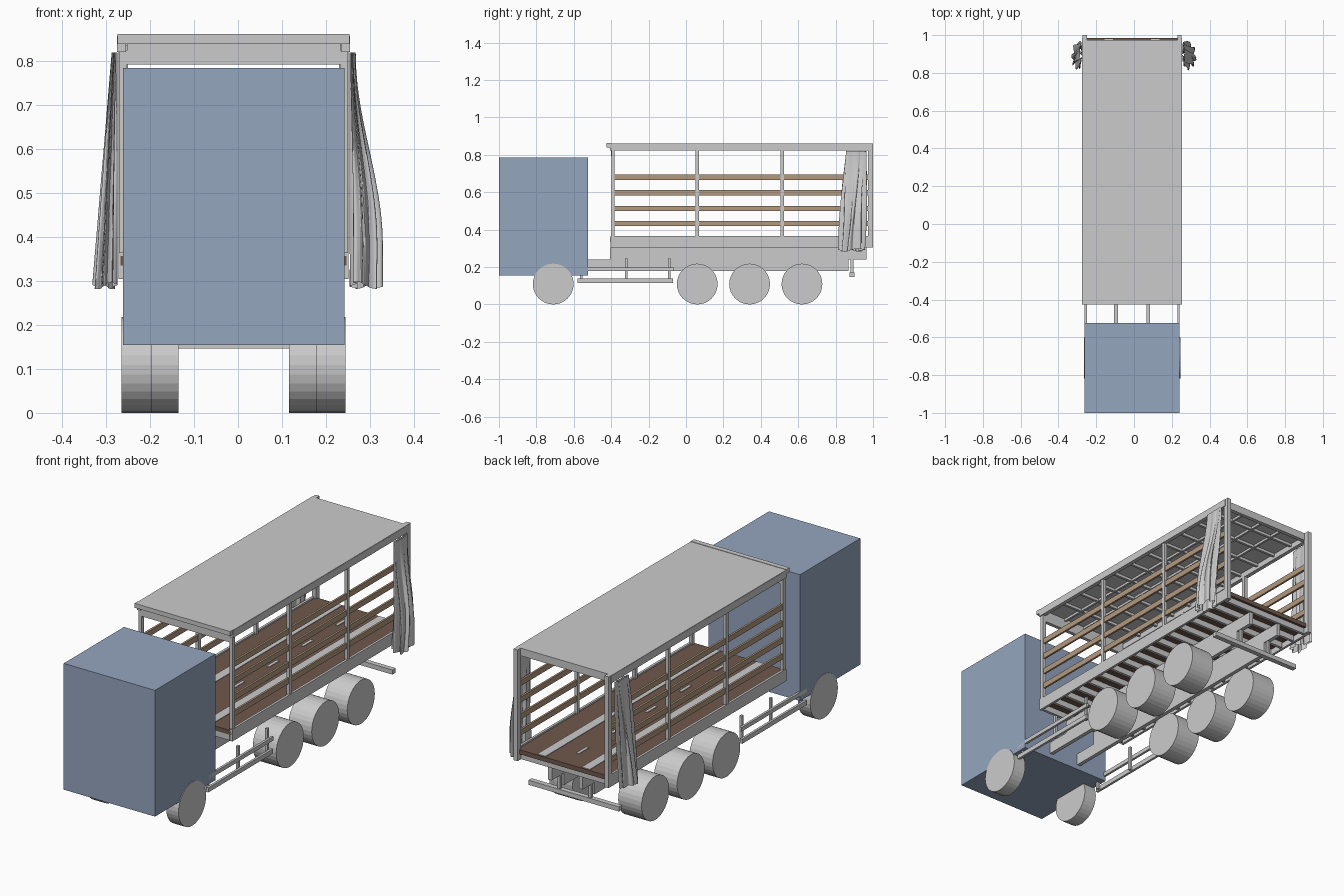
import bpy, bmesh
from math import sin, cos, pi
from mathutils import Matrix, Vector

cube = bpy.data.objects.get("Cube")
if cube:
    bpy.data.objects.remove(cube, do_unlink=True)

CX = -0.01  # centre line of the truck


def material(name, rgb):
    m = bpy.data.materials.new(name)
    m.use_nodes = True
    m.diffuse_color = (*rgb, 1)
    bsdf = next(n for n in m.node_tree.nodes if n.type == "BSDF_PRINCIPLED")
    bsdf.inputs["Base Color"].default_value = (*rgb, 1)
    return m


GREY = material("light grey", (0.6, 0.6, 0.6))
BLUE = material("cab blue", (0.3, 0.38, 0.52))
TAN = material("slat wood", (0.45, 0.32, 0.21))
BROWN = material("floor wood", (0.16, 0.1, 0.075))


def finish(name, bm, mat):
    bmesh.ops.recalc_face_normals(bm, faces=bm.faces)
    mesh = bpy.data.meshes.new(name)
    bm.to_mesh(mesh)
    bm.free()
    mesh.materials.append(mat)
    ob = bpy.data.objects.new(name, mesh)
    bpy.context.collection.objects.link(ob)
    return ob


def boxes(name, spans, mat=GREY, mirror=False):
    """Boxes given as x, y and z spans, x measured from the centre line."""
    bm = bmesh.new()
    for xs, ys, zs in spans:
        for side in ((1, -1) if mirror else (1,)):
            mid = Vector((CX + side * sum(xs) / 2, sum(ys) / 2, sum(zs) / 2))
            size = [s[1] - s[0] for s in (xs, ys, zs)]
            bmesh.ops.create_cube(bm, size=1, matrix=Matrix.Translation(mid) @ Matrix.Diagonal((*size, 1)))
    return finish(name, bm, mat)


def around(c, w):
    return (c - w / 2, c + w / 2)


# Cab
boxes("cab", [((-0.252, 0.252), (-1, -0.525), (0.155, 0.785))], BLUE)

# Wheels: single in front, paired behind
def wheel(name, y, x0, x1):
    bm = bmesh.new()
    for side in (1, -1):
        place = Matrix.Translation((CX + side * (x0 + x1) / 2, y, 0.109)) @ Matrix.Rotation(pi / 2, 4, "Y")
        bmesh.ops.create_cone(bm, cap_ends=True, segments=32, radius1=0.109, radius2=0.109,
                              depth=x1 - x0, matrix=place)
    finish(name, bm, GREY)


wheel("front_wheels", -0.71, 0.187, 0.255)
for i, y in enumerate((0.06, 0.34, 0.62)):
    wheel(f"rear_outer_wheels_{i + 1}", y, 0.187, 0.255)
    wheel(f"rear_inner_wheels_{i + 1}", y, 0.126, 0.187)

# Chassis and subframe
boxes("chassis_rails", [((0.075, 0.095), (-0.525, 0.87), (0.18, 0.24)),
                        ((0.075, 0.095), (-0.405, 0.965), (0.24, 0.305))], mirror=True)
boxes("floor_crossbeams", [((-0.245, 0.245), around(-0.395 + i * 0.085, 0.014), (0.305, 0.335))
                           for i in range(17)])
boxes("side_sills", [((0.25, 0.262), (-0.405, 1), (0.305, 0.365))], mirror=True)

# Floor with grey lashing strips
boxes("floor", [((-0.257, 0.257), (-0.405, 0.985), (0.335, 0.357))], BROWN)
boxes("floor_strips", [((0.1, 0.145), (-0.4, 0.98), (0.357, 0.36))], mirror=True)
boxes("floor_dashes", [((-0.008, 0.008), around(-0.25 + i * 0.27, 0.08), (0.357, 0.36))
                       for i in range(5)])

# Side posts and wooden slats
boxes("side_posts", [((0.243, 0.26), around(y, 0.018), (0.357, 0.825))
                     for y in (-0.39, 0.06, 0.515)], mirror=True)
boxes("rear_posts", [((0.24, 0.262), (0.972, 1), (0.305, 0.86))], mirror=True)
boxes("side_slats", [((0.246, 0.256), (-0.385, 0.975), around(z, 0.028))
                     for z in (0.433, 0.513, 0.597, 0.68)], TAN, mirror=True)

# Roof with its frame
boxes("roof_panel", [((-0.264, 0.264), (-0.405, 0.975), (0.85, 0.86))])
boxes("roof_side_rails", [((0.245, 0.265), (-0.405, 0.985), (0.822, 0.858))], mirror=True)
boxes("roof_front_lip", [((-0.264, 0.264), (-0.425, -0.4), (0.84, 0.862))])
boxes("front_header", [((-0.243, 0.243), (-0.4, -0.382), (0.793, 0.85))])
boxes("rear_header", [((-0.245, 0.245), (0.955, 0.975), (0.822, 0.855))])
boxes("roof_crossbars", [((-0.245, 0.245), around(-0.26 + i * 0.125, 0.012), (0.836, 0.85))
                         for i in range(10)])
boxes("roof_stringers", [(around(x, 0.01), (-0.385, 0.96), (0.838, 0.85))
                         for x in (-0.12, 0, 0.12)])

# Side guards between the axles
boxes("side_guards", [((0.24, 0.252), (-0.58, -0.07), (0.115, 0.138)),
                      ((0.24, 0.252), (-0.58, -0.065), (0.178, 0.198))]
      + [((0.228, 0.24), around(y, 0.014), (0.12, 0.245)) for y in (-0.56, -0.32, -0.09)], mirror=True)

# Rear underrun bar
boxes("rear_bar", [((-0.25, 0.25), (0.875, 0.9), (0.147, 0.17))])
boxes("rear_bar_brackets", [((0.078, 0.092), (0.88, 0.895), (0.165, 0.25))], mirror=True)


# Gathered side curtains: folded tubes that flare toward the hem
def curtain(name, side, reach, curve, folds=8, rows=16, steps=96):
    bm = bmesh.new()
    rings = []
    for r in range(rows + 1):
        t = r / rows
        z = 0.82 - 0.53 * t
        flare = t ** curve if curve < 1.3 else (1 - cos(pi * min(1, t * 1.2))) / 2
        half_x = 0.007 + reach * flare
        half_y = 0.06 + 0.012 * t
        mid_y = 0.91 - 0.025 * t
        ring = []
        for s in range(steps):
            a = 2 * pi * s / steps
            fold = 0.8 + 0.2 * sin(folds * a + 1.6 * t + side)
            x = CX + side * (0.264 + half_x * (1 + fold * cos(a)))
            y = mid_y + half_y * fold * sin(a) + 0.006 * sin(5 * t + 3 * a)
            ring.append(bm.verts.new((x, y, z + 0.008 * t * sin(2 * a))))
        rings.append(ring)
    for low, high in zip(rings, rings[1:]):
        for s in range(steps):
            n = (s + 1) % steps
            bm.faces.new((low[s], low[n], high[n], high[s]))
    ob = finish(name, bm, GREY)
    bpy.ops.object.select_all(action="DESELECT")
    ob.select_set(True)
    bpy.context.view_layer.objects.active = ob
    bpy.ops.object.shade_smooth_by_angle(angle=pi / 3)


curtain("left_curtain", 1, 0.031, 1.5)
curtain("right_curtain", -1, 0.022, 1.0)
